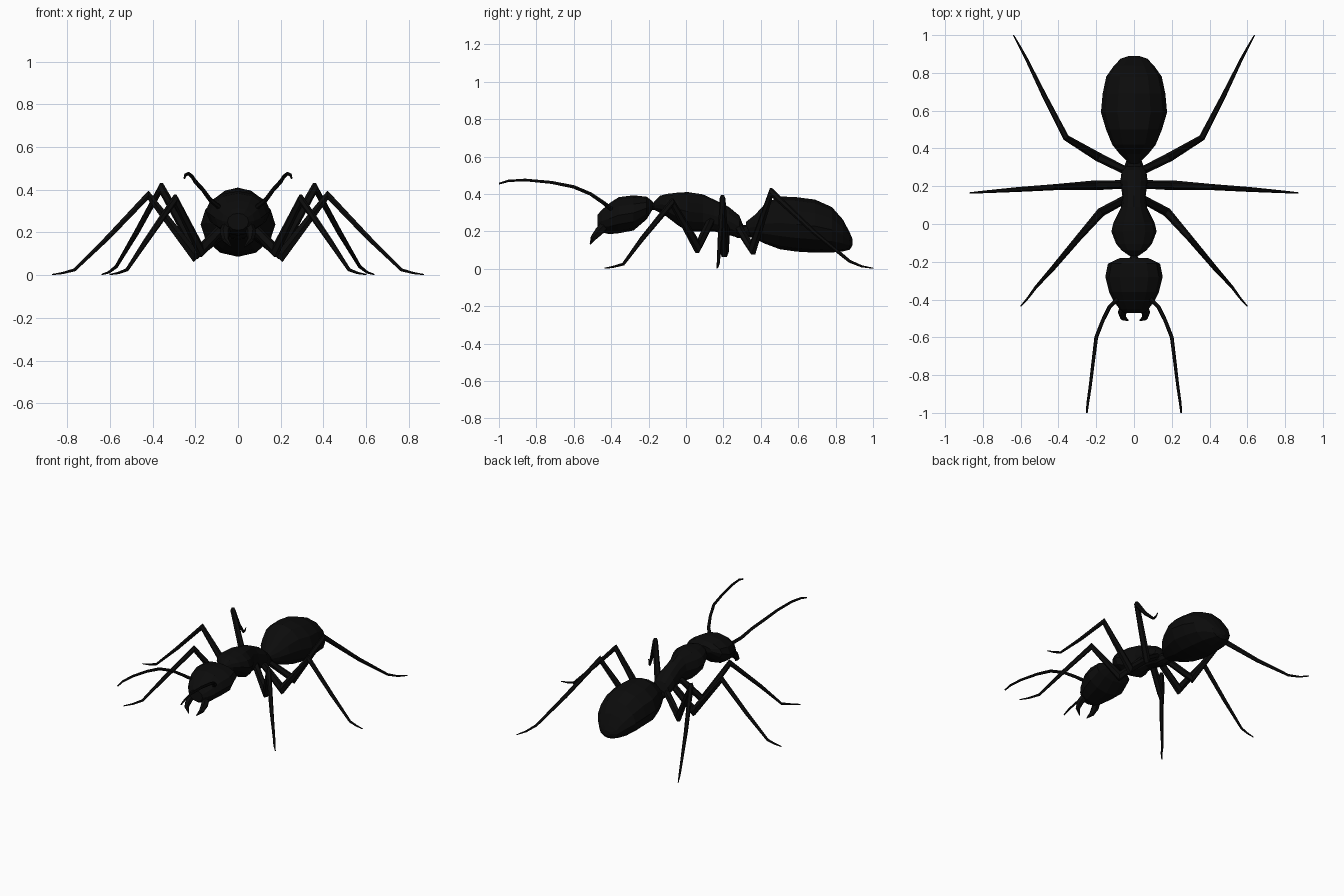
import bpy, math
from mathutils import Vector

black = bpy.data.materials.new("shell black")
black.diffuse_color = (0.0035, 0.0035, 0.0035, 1)


def skin(name, rings):
    """Join equal rings of points into a closed, flat-shaded object."""
    n = len(rings[0])
    verts = [p for ring in rings for p in ring]
    faces = [tuple(range(n))[::-1],
             tuple(range(len(verts) - n, len(verts)))]
    for r in range(len(rings) - 1):
        a, b = r * n, (r + 1) * n
        for i in range(n):
            j = (i + 1) % n
            faces.append((a + i, a + j, b + j, b + i))
    mesh = bpy.data.meshes.new(name)
    mesh.from_pydata(verts, [], faces)
    mesh.materials.append(black)
    obj = bpy.data.objects.new(name, mesh)
    bpy.context.collection.objects.link(obj)
    return obj


def body(name, sections, sides=12):
    """Sections along y: (y, half width, bottom z, top z)."""
    rings = []
    for y, w, lo, hi in sections:
        ring = []
        for i in range(sides):
            a = 2 * math.pi * i / sides
            ring.append((w * math.sin(a), y,
                         (lo + hi) / 2 + (hi - lo) / 2 * math.cos(a)))
        rings.append(ring)
    return skin(name, rings)


def limb(name, points, sides=6):
    """Tapered tube through (x, y, z, radius), built on both sides."""
    for side, s in (("right", 1), ("left", -1)):
        path = [Vector((s * x, y, z)) for x, y, z, r in points]
        rings = []
        for k, p in enumerate(path):
            before = (p - path[k - 1]).normalized() if k else None
            after = (path[k + 1] - p).normalized() if k < len(path) - 1 else None
            t = ((before or after) + (after or before)).normalized()
            # horizontal side vector keeps the rings from twisting
            flat = Vector((points[-1][0] * s - points[0][0] * s,
                           points[-1][1] - points[0][1], 0)).normalized()
            u = Vector((-flat.y, flat.x, 0))
            u = (u - t * u.dot(t)).normalized()
            v = t.cross(u)
            r = points[k][3]
            # widen the mitre at sharp bends
            m = 1.0
            if before and after:
                m = min(1.5, 1 / max(0.4, t.dot(after)))
            rings.append([p + r * (u * math.cos(a) + v * m * math.sin(a))
                          for a in (2 * math.pi * i / sides for i in range(sides))])
        skin(f"{side}_{name}", rings)


# Body segments
body("abdomen", [
    (0.32, 0.025, 0.18, 0.25), (0.37, 0.075, 0.16, 0.29),
    (0.42, 0.115, 0.135, 0.345), (0.50, 0.148, 0.105, 0.387),
    (0.59, 0.175, 0.092, 0.383), (0.69, 0.166, 0.086, 0.37),
    (0.78, 0.147, 0.087, 0.33), (0.84, 0.105, 0.093, 0.262),
    (0.875, 0.07, 0.102, 0.195), (0.89, 0.025, 0.125, 0.16)])
body("thorax", [
    (-0.17, 0.022, 0.315, 0.36), (-0.14, 0.065, 0.30, 0.39),
    (-0.105, 0.095, 0.28, 0.40), (-0.04, 0.12, 0.23, 0.408),
    (0.01, 0.108, 0.20, 0.41), (0.09, 0.068, 0.20, 0.398),
    (0.15, 0.062, 0.20, 0.37), (0.23, 0.072, 0.18, 0.33),
    (0.285, 0.065, 0.165, 0.285), (0.305, 0.045, 0.165, 0.235)])
body("waist", [
    (0.27, 0.05, 0.165, 0.235), (0.31, 0.05, 0.165, 0.235),
    (0.36, 0.03, 0.17, 0.235)], 8)
body("neck", [
    (-0.21, 0.04, 0.31, 0.36), (-0.17, 0.018, 0.315, 0.355),
    (-0.13, 0.04, 0.31, 0.37)], 8)
body("head", [
    (-0.18, 0.075, 0.315, 0.362), (-0.21, 0.138, 0.265, 0.385),
    (-0.28, 0.152, 0.205, 0.393), (-0.36, 0.132, 0.19, 0.383),
    (-0.41, 0.107, 0.185, 0.35), (-0.45, 0.077, 0.195, 0.315),
    (-0.472, 0.05, 0.21, 0.29)][::-1])

# Jaws and feelers
limb("jaw", [
    (0.05, -0.43, 0.235, 0.025), (0.062, -0.465, 0.20, 0.024),
    (0.058, -0.495, 0.165, 0.016), (0.03, -0.512, 0.132, 0.003)])
limb("feeler", [
    (0.09, -0.40, 0.32, 0.012), (0.13, -0.44, 0.352, 0.011),
    (0.165, -0.51, 0.40, 0.010), (0.20, -0.60, 0.438, 0.010),
    (0.215, -0.72, 0.462, 0.009), (0.232, -0.86, 0.475, 0.008),
    (0.245, -0.95, 0.47, 0.007), (0.25, -1.0, 0.455, 0.005)])

# Legs: hip, low joint, knee, ankle, foot, tip
limb("front_leg", [
    (0.04, 0.135, 0.26, 0.022), (0.175, 0.062, 0.115, 0.024),
    (0.295, -0.075, 0.355, 0.017), (0.43, -0.235, 0.16, 0.013),
    (0.52, -0.335, 0.025, 0.008), (0.56, -0.39, 0.01, 0.006),
    (0.60, -0.435, 0.003, 0.003)])
limb("middle_leg", [
    (0.04, 0.21, 0.24, 0.022), (0.205, 0.205, 0.095, 0.026),
    (0.42, 0.195, 0.375, 0.016), (0.61, 0.183, 0.175, 0.013),
    (0.765, 0.172, 0.025, 0.008), (0.82, 0.168, 0.01, 0.006),
    (0.87, 0.165, 0.003, 0.003)])
limb("hind_leg", [
    (0.04, 0.28, 0.22, 0.022), (0.19, 0.355, 0.105, 0.024),
    (0.36, 0.457, 0.41, 0.017), (0.475, 0.68, 0.20, 0.013),
    (0.57, 0.875, 0.04, 0.008), (0.605, 0.94, 0.013, 0.006),
    (0.638, 1.0, 0.003, 0.003)])
